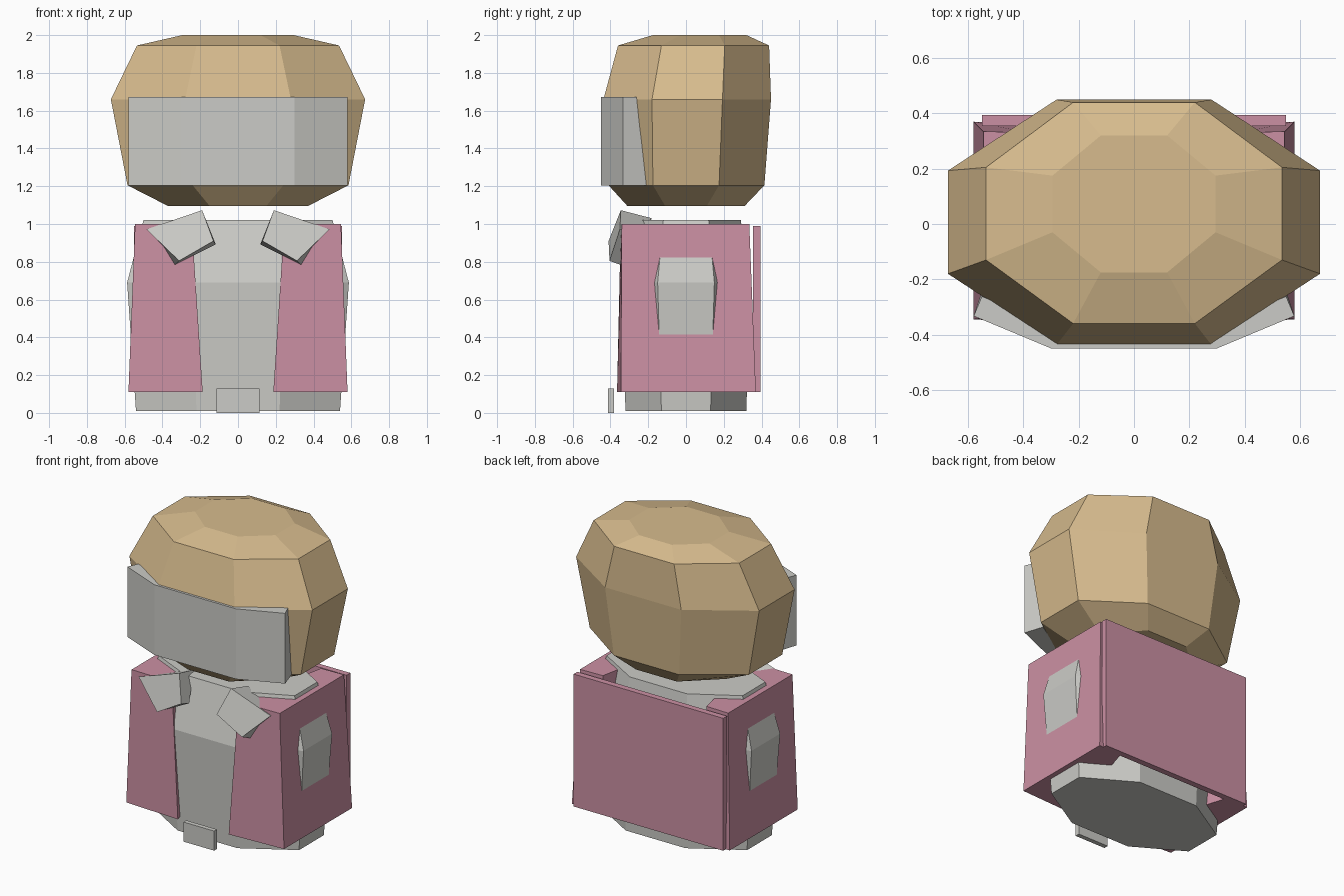
import bpy, bmesh

if "Cube" in bpy.data.objects:
    bpy.data.objects.remove(bpy.data.objects["Cube"])


def material(name, rgb):
    m = bpy.data.materials.new(name)
    m.diffuse_color = (*rgb, 1)
    m.use_nodes = True
    m.node_tree.nodes["Principled BSDF"].inputs["Base Color"].default_value = m.diffuse_color
    return m


TAN = material("tan", (0.68, 0.50, 0.27))
GREY = material("light grey", (0.60, 0.60, 0.57))
PINK = material("pink", (0.60, 0.28, 0.37))


def loft(name, rings, mat):
    """Closed solid through rings that share one vertex count."""
    bm = bmesh.new()
    loops = [[bm.verts.new(p) for p in ring] for ring in rings]
    n = len(loops[0])
    for a, b in zip(loops, loops[1:]):
        for i in range(n):
            j = (i + 1) % n
            bm.faces.new((a[i], a[j], b[j], b[i]))
    bm.faces.new(loops[0][::-1])
    bm.faces.new(loops[-1])
    bmesh.ops.recalc_face_normals(bm, faces=bm.faces)
    me = bpy.data.meshes.new(name)
    bm.to_mesh(me)
    bm.free()
    me.materials.append(mat)
    ob = bpy.data.objects.new(name, me)
    bpy.context.collection.objects.link(ob)
    return ob


def octagon(z, wide, narrow, front, side_front, side_back, back):
    """Eight-sided ring, symmetric in x."""
    right = [(narrow, front), (wide, side_front), (wide, side_back), (narrow, back)]
    left = [(-x, y) for x, y in reversed(right)]
    return [(x, y, z) for x, y in right + left]


def mirrored_pair(name, rings, mat):
    for side, s in (("right", 1), ("left", -1)):
        loft(f"{side}_{name}", [[(s * x, y, z) for x, y, z in r] for r in rings], mat)


# Head: faceted octagonal barrel
loft("head", [
    octagon(1.095, 0.37, 0.15, -0.31, -0.11, 0.11, 0.31),
    octagon(1.205, 0.585, 0.24, -0.41, -0.175, 0.175, 0.415),
    octagon(1.66, 0.673, 0.28, -0.437, -0.18, 0.193, 0.45),
    octagon(1.945, 0.535, 0.22, -0.36, -0.13, 0.205, 0.44),
    octagon(2.0, 0.295, 0.12, -0.175, -0.03, 0.175, 0.32),
], TAN)


# Face band: bent plate wrapped over the front of the head
def band_ring(z, end_x, end_y):
    right = [(0.30, -0.45), (0.58, -0.333), (end_x, end_y), (0.25, -0.39)]
    return [(x, y, z) for x, y in right] + [(-x, y, z) for x, y in reversed(right)]


# The plate is split at the centre so that each half stays convex enough to fill
def half_band(z, end_x, end_y):
    return [(0, -0.45, z)] + band_ring(z, end_x, end_y)[:4] + [(0, -0.39, z)]


mirrored_pair("face_band", [half_band(1.205, 0.54, -0.21),
                            half_band(1.672, 0.55, -0.262)], GREY)

# Torso: octagonal, bulging at mid height
loft("torso", [
    octagon(0.01, 0.54, 0.22, -0.32, -0.13, 0.13, 0.32),
    octagon(0.69, 0.587, 0.24, -0.345, -0.15, 0.15, 0.335),
    octagon(1.022, 0.50, 0.21, -0.255, -0.12, 0.12, 0.29),
], GREY)

# Vest sides: wedges, wider in front than behind
mirrored_pair("vest_side", [
    [(0.187, -0.365, 0.11), (0.58, -0.345, 0.11), (0.58, 0.37, 0.11), (0.41, 0.36, 0.11)],
    [(0.245, -0.345, 1.0), (0.545, -0.34, 1.0), (0.545, 0.335, 1.0), (0.38, 0.33, 1.0)],
], PINK)

# Vest back panel
loft("vest_back", [
    [(-0.55, y, z), (0.55, y, z), (0.55, y + 0.04, z), (-0.55, y + 0.04, z)]
    for y, z in ((0.355, 0.11), (0.355, 0.99))
], PINK)

# Collar flaps: tilted slabs
mirrored_pair("collar_flap", [
    [(0.19, -0.345, 1.073), (0.13, -0.41, 0.91), (0.312, -0.405, 0.805), (0.485, -0.35, 0.972)],
    [(0.20, -0.18, 1.03), (0.118, -0.345, 0.892), (0.335, -0.345, 0.783), (0.47, -0.29, 0.955)],
], GREY)

# Belt buckle
loft("buckle", [
    [(-0.113, -0.412, z), (0.113, -0.412, z), (0.113, -0.382, z), (-0.113, -0.382, z)]
    for z in (0.0, 0.13)
], GREY)
